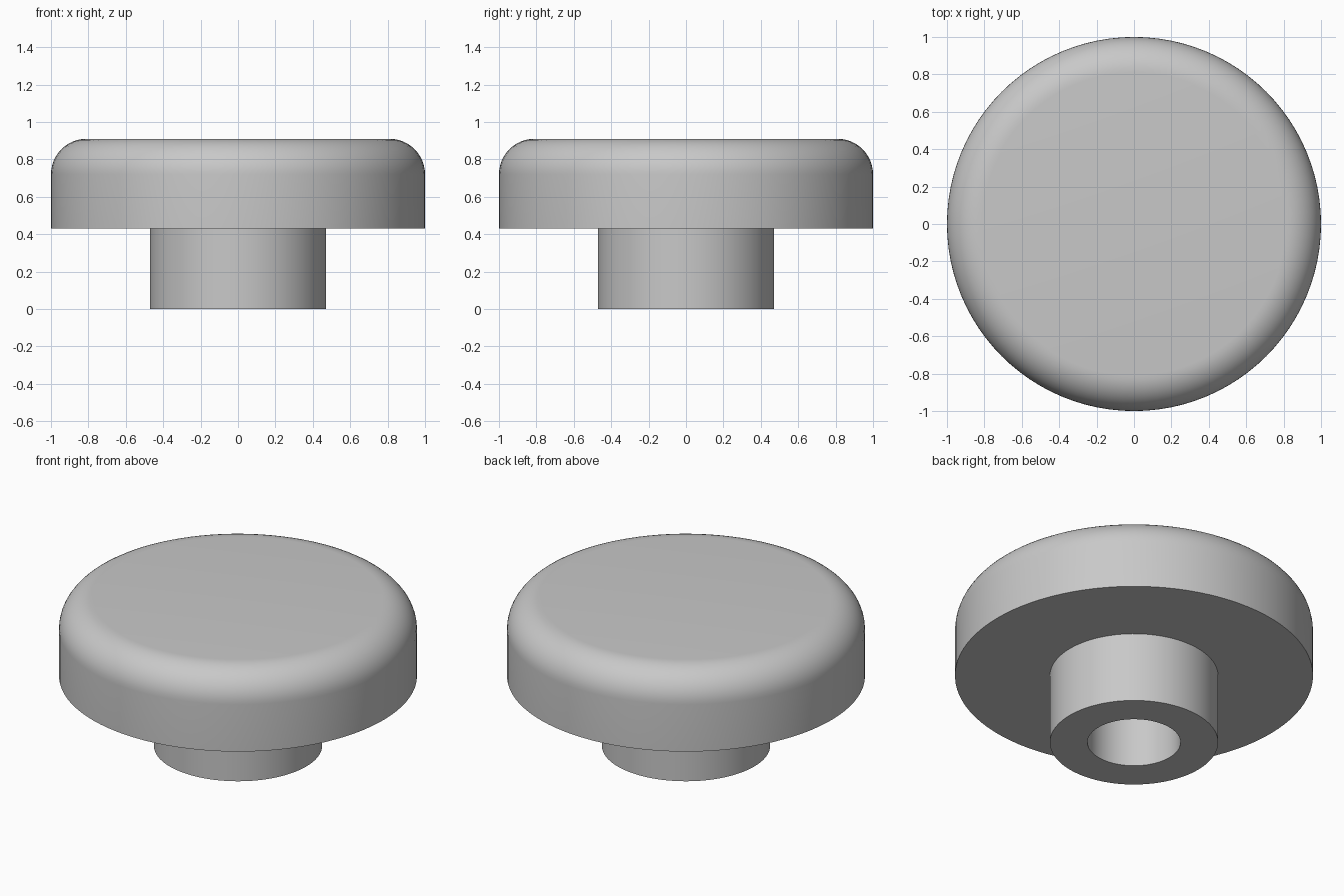
import bpy, bmesh, math
from mathutils import Vector

cube = bpy.data.objects.get("Cube")
if cube:
    bpy.data.objects.remove(cube, do_unlink=True)

SEGMENTS = 96
CAP_R, CAP_BOTTOM, CAP_TOP, FILLET = 1.0, 0.43, 0.91, 0.19
STEM_R, BORE_R, BORE_TOP = 0.47, 0.26, 0.66

grey = bpy.data.materials.new("plain grey")
grey.use_nodes = True
colour = (0.58, 0.58, 0.58, 1)
grey.diffuse_color = colour
grey.node_tree.nodes["Principled BSDF"].inputs["Base Color"].default_value = colour


def lathe(name, profile):
    """Revolve a (radius, z) profile around the z axis."""
    bm = bmesh.new()
    verts = [bm.verts.new((r, 0, z)) for r, z in profile]
    edges = [bm.edges.new(pair) for pair in zip(verts, verts[1:])]
    bmesh.ops.spin(bm, geom=verts + edges, cent=(0, 0, 0), axis=(0, 0, 1),
                   angle=math.tau, steps=SEGMENTS, use_duplicate=False)
    bmesh.ops.remove_doubles(bm, verts=bm.verts, dist=0.0001)
    bmesh.ops.recalc_face_normals(bm, faces=bm.faces)
    mesh = bpy.data.meshes.new(name)
    bm.to_mesh(mesh)
    bm.free()
    mesh.materials.append(grey)
    obj = bpy.data.objects.new(name, mesh)
    bpy.context.collection.objects.link(obj)
    bpy.ops.object.select_all(action="DESELECT")
    obj.select_set(True)
    bpy.context.view_layer.objects.active = obj
    bpy.ops.object.shade_smooth_by_angle(angle=math.radians(30))
    return obj


# Rounded upper rim of the cap
rim = []
for i in range(13):
    a = math.radians(90) * i / 12
    rim.append((CAP_R - FILLET + FILLET * math.cos(a),
                CAP_TOP - FILLET + FILLET * math.sin(a)))

# Knob: blind bore, hollow stem, flat underside, rounded cap
lathe("knob", [(0, BORE_TOP), (BORE_R, BORE_TOP), (BORE_R, 0), (STEM_R, 0),
               (STEM_R, CAP_BOTTOM), (CAP_R, CAP_BOTTOM)] + rim + [(0, CAP_TOP)])
